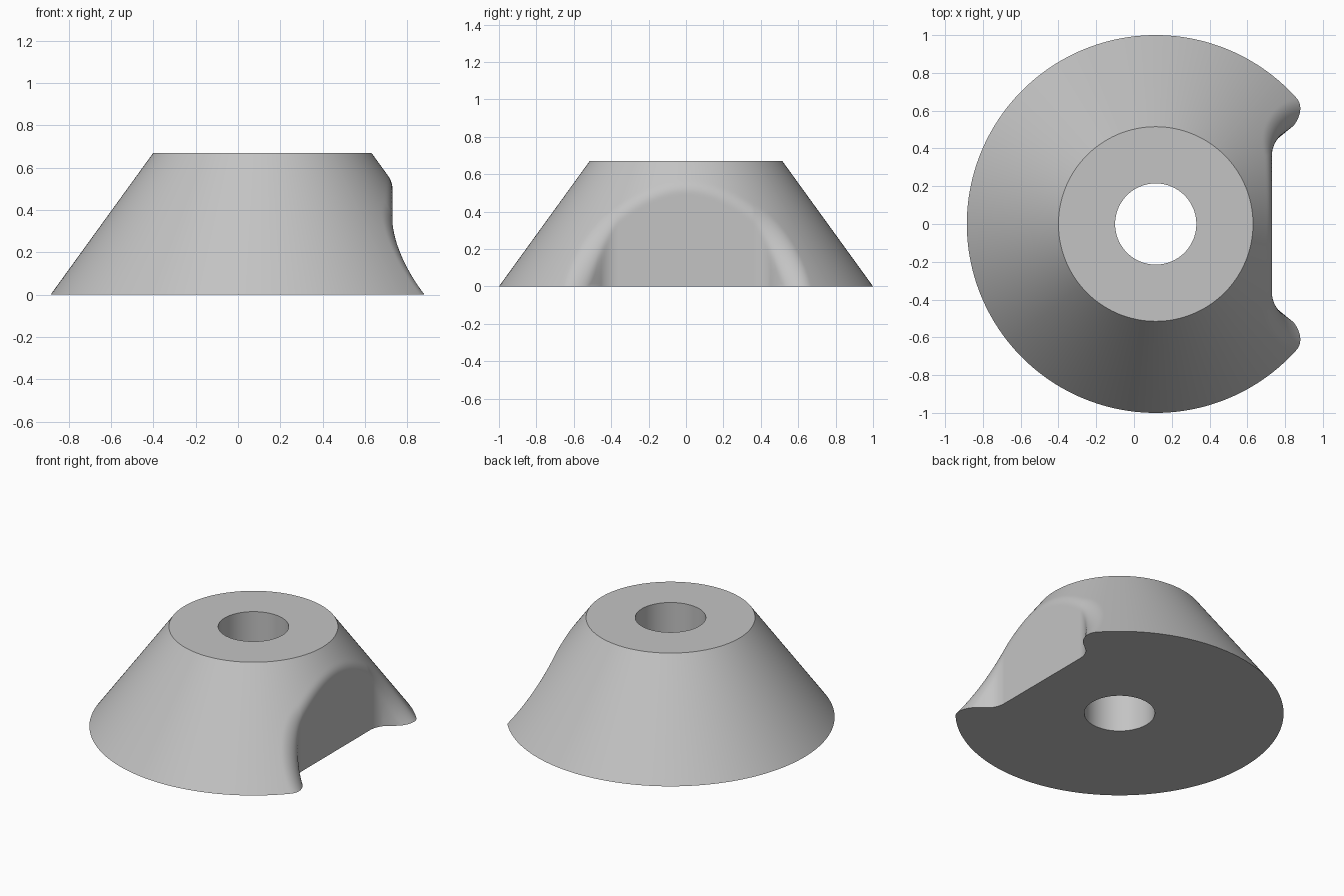
import bpy, bmesh
from math import radians, cos, sin, hypot, sqrt, atan2

cube = bpy.data.objects.get("Cube")
if cube:
    bpy.data.objects.remove(cube, do_unlink=True)

AXIS_X = 0.115                      # axis of the cone and bore
BASE_R, TOP_R, HEIGHT, BORE_R = 1.0, 0.515, 0.67, 0.215
WALL_X, FLAT_Y, CORNER = 0.73, 0.36, 0.15   # notch wall, half flat width, inner corner radius
FILLET = 0.105                      # rounding where notch meets cone
LEVELS = 48

slant = atan2(BASE_R - TOP_R, HEIGHT)


def cone_radius(z):
    return BASE_R + (TOP_R - BASE_R) * z / HEIGHT


def outside(r, a, z):
    """Signed distance to the cone minus the notch, with a rolled fillet between."""
    x, y = AXIS_X + r * cos(a), r * sin(a)
    cone = (r - cone_radius(z)) * cos(slant)
    qx = max(WALL_X + CORNER - x, 0)
    qy = max(abs(y) - FLAT_Y, 0)
    reach = max(hypot(qx, qy), 1e-6)
    notch = CORNER - reach
    u, v = cone + FILLET, notch + FILLET
    # cosine between the two surface normals
    c = cos(slant) * (cos(a) * qx - abs(sin(a)) * qy) / reach
    if u > c * v and v > c * u and max(u, v) > 0 and abs(c) < 0.999:
        return sqrt((u * u + v * v - 2 * c * u * v) / (1 - c * c)) - FILLET
    return max(cone, notch)


def surface_radius(a, z):
    lo, hi = 0.4, cone_radius(z)
    for _ in range(24):
        mid = (lo + hi) / 2
        if outside(mid, a, z) < 0:
            lo = mid
        else:
            hi = mid
    return hi


# finer angular steps around the notch
angles = [radians(-50 + i * 0.5) for i in range(200)]
angles += [radians(50 + i * 2) for i in range(130)]

bm = bmesh.new()


def add_loop(radius_at, z):
    return [bm.verts.new((AXIS_X + radius_at(a) * cos(a), radius_at(a) * sin(a), z))
            for a in angles]


def bridge(low, high):
    n = len(low)
    for i in range(n):
        j = (i + 1) % n
        bm.faces.new((low[i], low[j], high[j], high[i]))


# outer notched wall, then top ring, bore and underside
loops = []
for k in range(LEVELS + 1):
    z = HEIGHT * k / LEVELS
    radii = {a: surface_radius(a, z) for a in angles}
    loops.append(add_loop(radii.get, z))
loops.append(add_loop(lambda a: BORE_R, HEIGHT))
loops.append(add_loop(lambda a: BORE_R, 0))
for low, high in zip(loops, loops[1:] + loops[:1]):
    bridge(low, high)
bmesh.ops.recalc_face_normals(bm, faces=bm.faces[:])

mesh = bpy.data.meshes.new("notched_cone")
bm.to_mesh(mesh)
bm.free()
body = bpy.data.objects.new("notched_cone", mesh)
bpy.context.collection.objects.link(body)

# plain grey material
grey = bpy.data.materials.new("light_grey")
grey.use_nodes = True
colour = (0.55, 0.55, 0.55, 1)
grey.diffuse_color = colour
grey.node_tree.nodes["Principled BSDF"].inputs["Base Color"].default_value = colour
mesh.materials.append(grey)

bpy.ops.object.select_all(action='DESELECT')
body.select_set(True)
bpy.context.view_layer.objects.active = body
bpy.ops.object.shade_smooth_by_angle(angle=radians(30))
